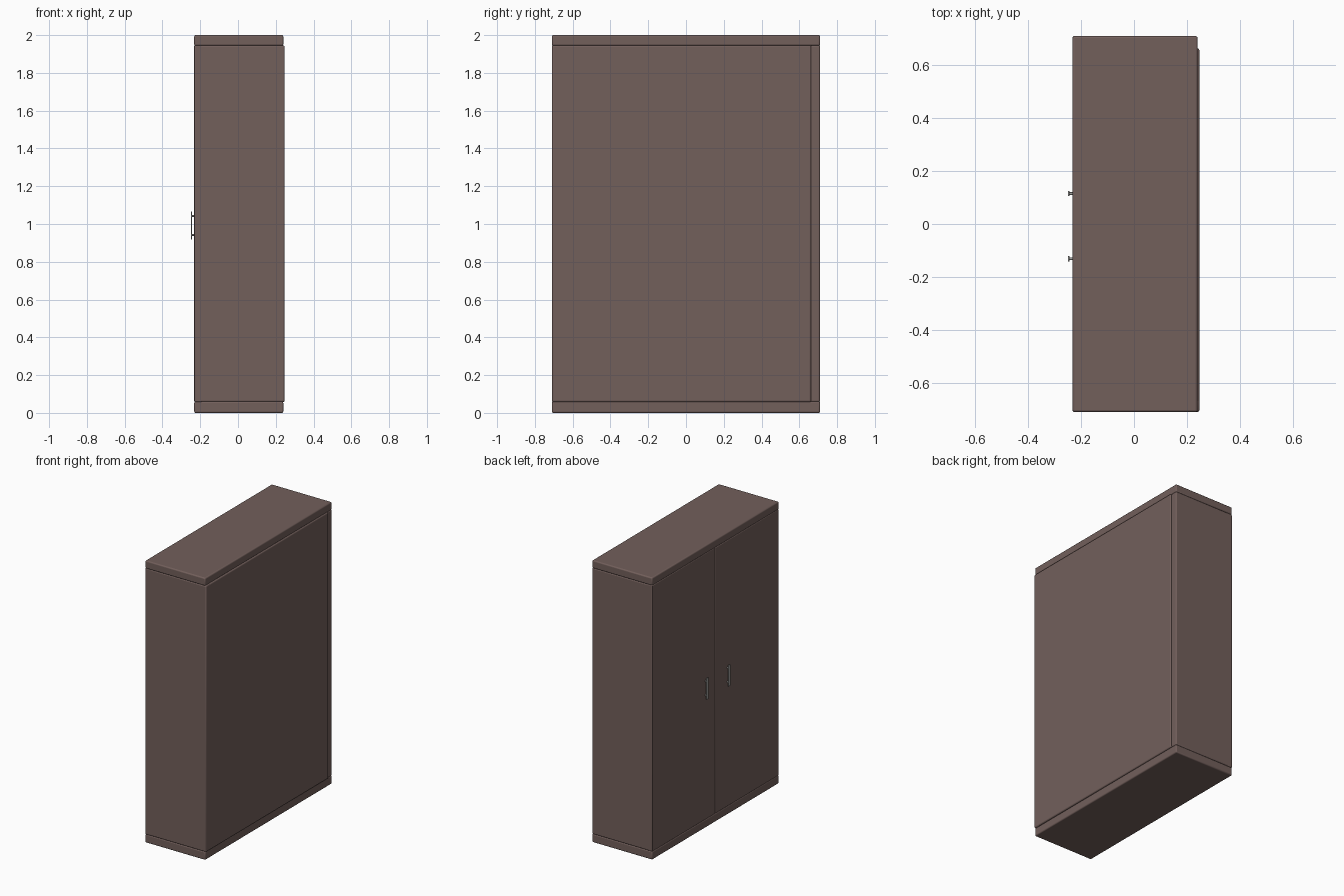
import bpy, math

if "Cube" in bpy.data.objects:
    bpy.data.objects.remove(bpy.data.objects["Cube"])


def material(name, rgb):
    m = bpy.data.materials.new(name)
    m.diffuse_color = (*rgb, 1)
    m.use_nodes = True
    m.node_tree.nodes["Principled BSDF"].inputs["Base Color"].default_value = m.diffuse_color
    return m


WOOD = material("dark_wood", (0.17, 0.115, 0.105))
METAL = material("handle_metal", (0.35, 0.35, 0.34))


def finish(ob, name, mat, bevel=0.0, segments=3):
    ob.name = name
    ob.data.materials.append(mat)
    if bevel:
        mod = ob.modifiers.new("Bevel", 'BEVEL')
        mod.width = bevel
        mod.segments = segments
    bpy.ops.object.shade_smooth_by_angle(angle=math.radians(35))
    return ob


def box(name, x, y, z, mat=WOOD, bevel=0.008):
    # Rounded board given by its extents on each axis
    bpy.ops.mesh.primitive_cube_add(
        size=1, location=[(r[0] + r[1]) / 2 for r in (x, y, z)])
    ob = bpy.context.object
    ob.scale = [r[1] - r[0] for r in (x, y, z)]
    bpy.ops.object.transform_apply(location=False, rotation=False, scale=True)
    return finish(ob, name, mat, bevel)


Z = (0.058, 1.946)   # height range of the upright boards

# Top and base slabs
box("base", (-0.232, 0.24), (-0.71, 0.71), (0.0, 0.06))
box("top", (-0.232, 0.24), (-0.71, 0.71), (1.944, 2.0))

# Side boards
box("side_left", (-0.231, 0.24), (0.66, 0.71), Z)
box("side_right", (-0.231, 0.247), (-0.71, -0.66), Z)

# Back board, standing slightly proud of the carcass
box("back_panel", (0.197, 0.247), (-0.709, 0.663), Z)

# Doors on the -x face, each with a bar handle on two posts
for label, y, hy in (("left", (0.0, 0.71), 0.115),
                     ("right", (-0.71, 0.0), -0.131)):
    box("door_" + label, (-0.232, -0.19), y, Z, bevel=0.006)
    box("handle_bar_" + label, (-0.25, -0.243), (hy - 0.01, hy + 0.01),
        (0.917, 1.067), METAL, 0.002)
    for i, z in enumerate((0.942, 1.042)):
        bpy.ops.mesh.primitive_cylinder_add(
            vertices=16, radius=0.005, depth=0.02,
            location=(-0.236, hy, z), rotation=(0, math.pi / 2, 0))
        finish(bpy.context.object, f"handle_post_{label}_{i + 1}", METAL)
